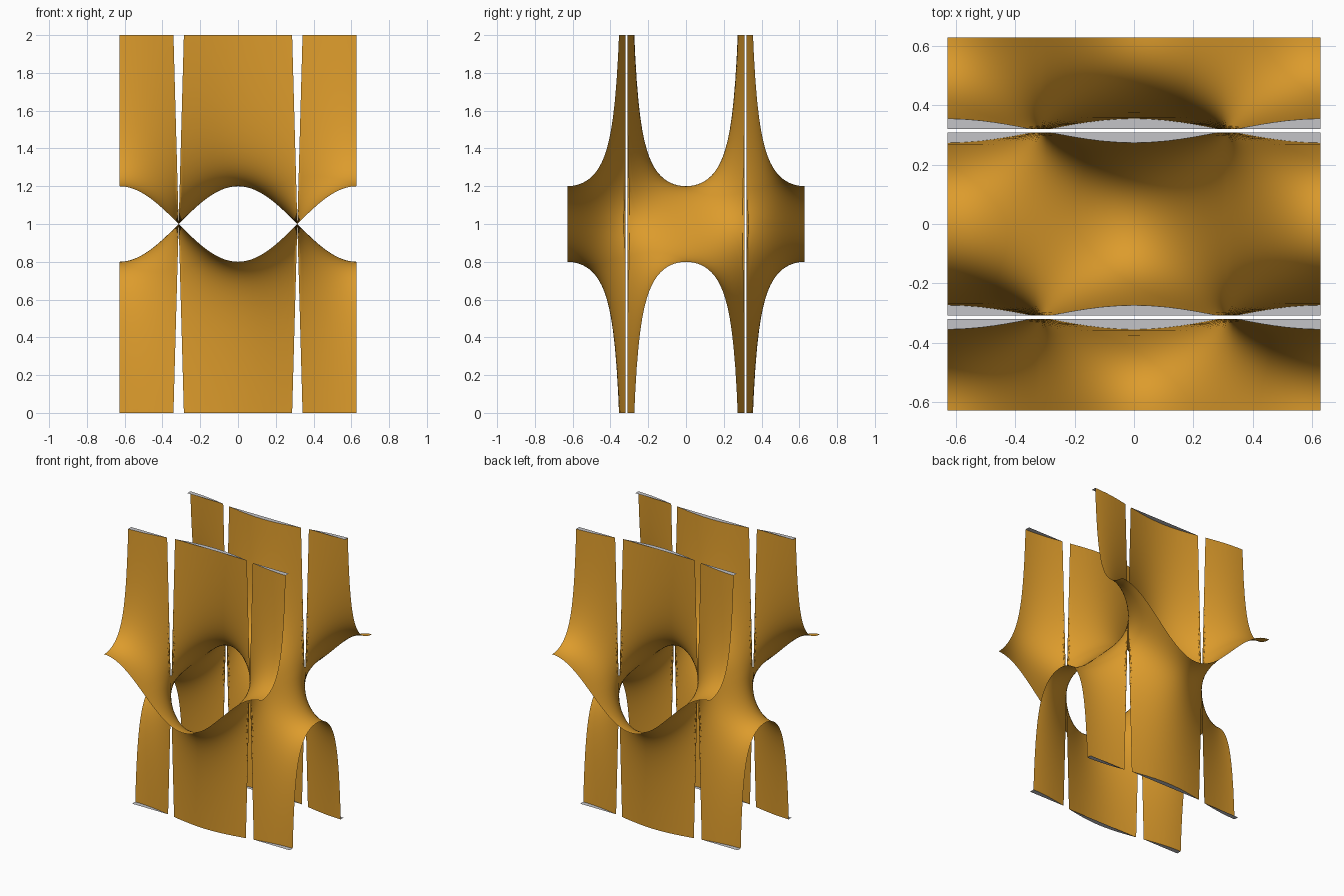
import bpy
import bmesh
import math

SCALE = 0.2            # model units per radian
LIMIT = 5.0            # height where the sheet is cut flat
GAP = 0.0275           # half width of the slot along each pole line
COLUMNS = 64
ROWS = 28

cube = bpy.data.objects.get("Cube")
if cube:
    bpy.data.objects.remove(cube, do_unlink=True)


def make_material(name, color):
    mat = bpy.data.materials.new(name)
    mat.use_nodes = True
    mat.diffuse_color = color
    bsdf = mat.node_tree.nodes["Principled BSDF"]
    bsdf.inputs["Base Color"].default_value = color
    bsdf.inputs["Roughness"].default_value = 0.6
    return mat


materials = [make_material("amber", (0.72, 0.33, 0.025, 1)),
             make_material("light grey", (0.55, 0.55, 0.57, 1))]

# Rows get denser towards the slot, where the sheet turns steep
half_rows = [(math.pi / 2 - GAP) * (1 - (1 - i / ROWS) ** 2) for i in range(ROWS + 1)]


def make_sheet(name, ys):
    """One band of the saddle sheet z = cos x / cos y, cut flat at both ends."""
    bm = bmesh.new()
    grid = []
    for y in ys:
        row = []
        for i in range(COLUMNS + 1):
            x = math.pi * (2 * i / COLUMNS - 1)
            row.append(bm.verts.new((x, y, math.cos(x) / math.cos(y))))
        grid.append(row)
    for low, high in zip(grid, grid[1:]):
        for i in range(COLUMNS):
            bm.faces.new((low[i], low[i + 1], high[i + 1], high[i]))
    bmesh.ops.triangulate(bm, faces=bm.faces[:])

    # Cut at the end planes, then flatten whatever lies beyond into rim plates
    for end in (-LIMIT, LIMIT):
        bmesh.ops.bisect_plane(bm, geom=bm.verts[:] + bm.edges[:] + bm.faces[:],
                               dist=1e-5, plane_co=(0, 0, end), plane_no=(0, 0, 1))
    for face in bm.faces:
        face.material_index = int(abs(face.calc_center_median().z) > LIMIT)
    for v in bm.verts:
        z = max(-LIMIT, min(LIMIT, v.co.z))
        v.co = (v.co.x * SCALE, v.co.y * SCALE, (z + LIMIT) * SCALE)
    bm.normal_update()

    mesh = bpy.data.meshes.new(name)
    bm.to_mesh(mesh)
    bm.free()
    for mat in materials:
        mesh.materials.append(mat)
    obj = bpy.data.objects.new(name, mesh)
    bpy.context.collection.objects.link(obj)
    return obj


# Middle band between the slots, and half-width bands in front and behind
sheets = [
    make_sheet("middle_sheet", [-y for y in half_rows[:0:-1]] + half_rows),
    make_sheet("back_sheet", [math.pi - y for y in half_rows[::-1]]),
    make_sheet("front_sheet", [y - math.pi for y in half_rows]),
]

bpy.ops.object.select_all(action="DESELECT")
for obj in sheets:
    obj.select_set(True)
bpy.context.view_layer.objects.active = sheets[0]
bpy.ops.object.shade_smooth_by_angle(angle=math.radians(40))
